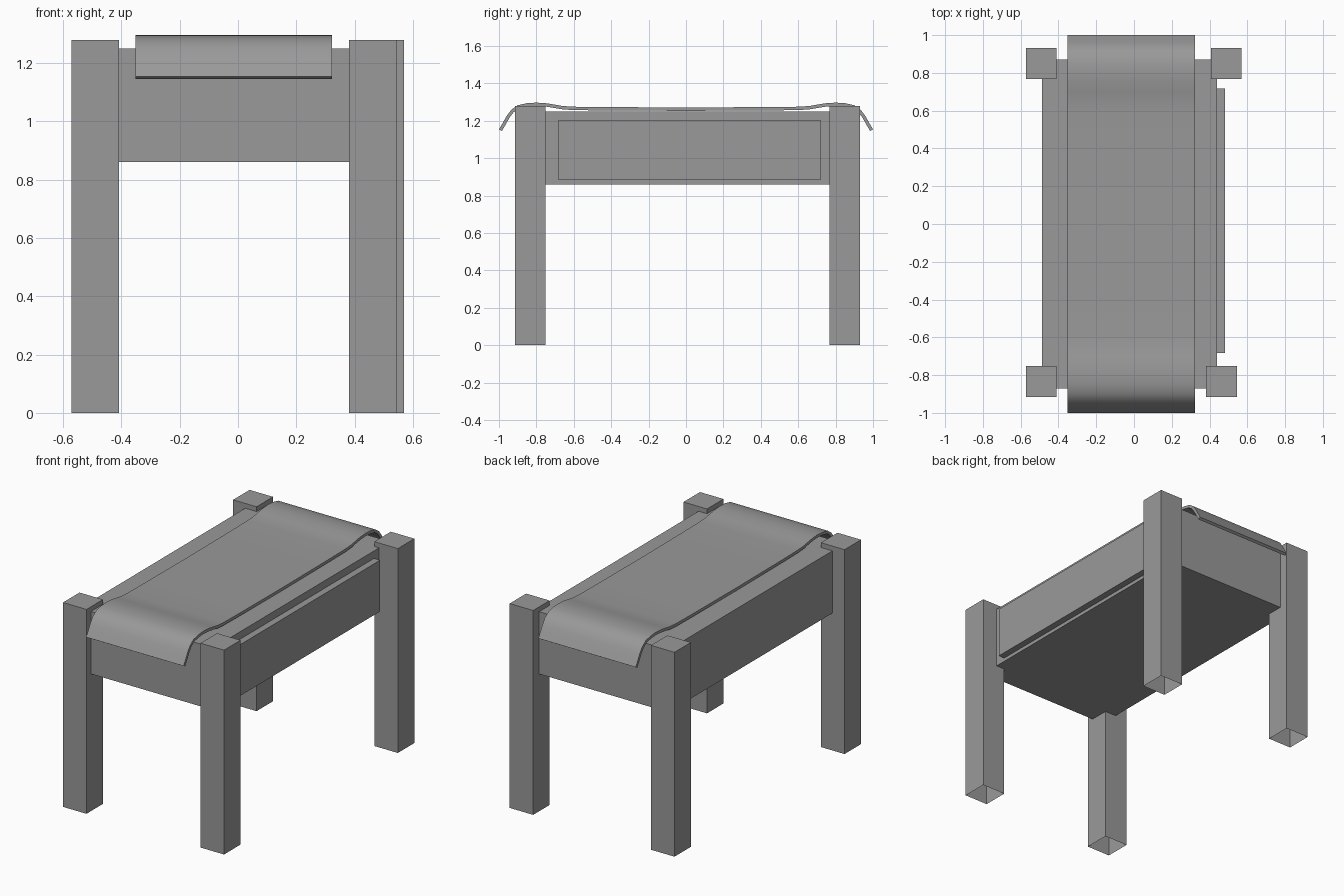
import bpy
import bmesh
from mathutils import Vector

if "Cube" in bpy.data.objects:
    bpy.data.objects.remove(bpy.data.objects["Cube"], do_unlink=True)

# One plain grey for every part
grey = bpy.data.materials.new("plain grey")
grey.use_nodes = True
colour = (0.32, 0.32, 0.32, 1)
grey.diffuse_color = colour
grey.node_tree.nodes["Principled BSDF"].inputs["Base Color"].default_value = colour


def finish(name, bm):
    mesh = bpy.data.meshes.new(name)
    bmesh.ops.recalc_face_normals(bm, faces=bm.faces)
    bm.to_mesh(mesh)
    bm.free()
    mesh.materials.append(grey)
    obj = bpy.data.objects.new(name, mesh)
    bpy.context.collection.objects.link(obj)
    return obj


def box(name, low, high, open_bottom=False):
    low, high = Vector(low), Vector(high)
    bm = bmesh.new()
    bmesh.ops.create_cube(bm, size=1)
    for v in bm.verts:
        v.co = (low + high) / 2 + v.co * (high - low)
    if open_bottom:
        base = [f for f in bm.faces if f.normal.z < -0.9]
        bmesh.ops.delete(bm, geom=base, context='FACES_ONLY')
    return finish(name, bm)


# Four legs, hollow from below
LEG, LEG_TOP = 0.163, 1.28
legs = {
    "front_right_leg": (-0.572, -0.915),
    "back_right_leg": (-0.572, 0.768),
    "front_left_leg": (0.381, -0.915),
    "back_left_leg": (0.407, 0.768),
}
for name, (x, y) in legs.items():
    box(name, (x, y, 0), (x + LEG, y + LEG, LEG_TOP), open_bottom=True)

# Table body and the raised panel on its left side
box("table_body", (-0.488, -0.872, 0.86), (0.44, 0.872, 1.25))
box("side_panel", (0.43, -0.682, 0.882), (0.482, 0.718, 1.203))

# Cloth runner: half profile of (y, z) points, mirrored and given thickness
half = [(0, 1.271), (0.42, 1.273), (0.6, 1.275), (0.66, 1.279), (0.7, 1.286),
        (0.75, 1.294), (0.8, 1.297), (0.85, 1.294), (0.9, 1.283), (0.935, 1.258),
        (0.96, 1.224), (0.98, 1.188), (1.0, 1.154)]
path = [Vector((0, -y, z)) for y, z in reversed(half[1:])]
path += [Vector((0, y, z)) for y, z in half]
THICK = 0.018
under = []
for i, p in enumerate(path):
    t = (path[min(i + 1, len(path) - 1)] - path[max(i - 1, 0)]).normalized()
    under.append(p + Vector((0, t.z, -t.y)) * THICK)

bm = bmesh.new()
rings = []
for p, q in zip(path, under):
    corners = ((-0.352, p), (0.323, p), (0.323, q), (-0.352, q))
    rings.append([bm.verts.new((x, c.y, c.z)) for x, c in corners])
for a, b in zip(rings, rings[1:]):
    for k in range(4):
        n = (k + 1) % 4
        bm.faces.new((a[k], a[n], b[n], b[k]))
bm.faces.new(rings[0])
bm.faces.new(rings[-1])
runner = finish("cloth_runner", bm)

# Smooth the cloth, keeping its edges sharp
bpy.ops.object.select_all(action='DESELECT')
runner.select_set(True)
bpy.context.view_layer.objects.active = runner
bpy.ops.object.shade_smooth_by_angle(angle=0.6)
